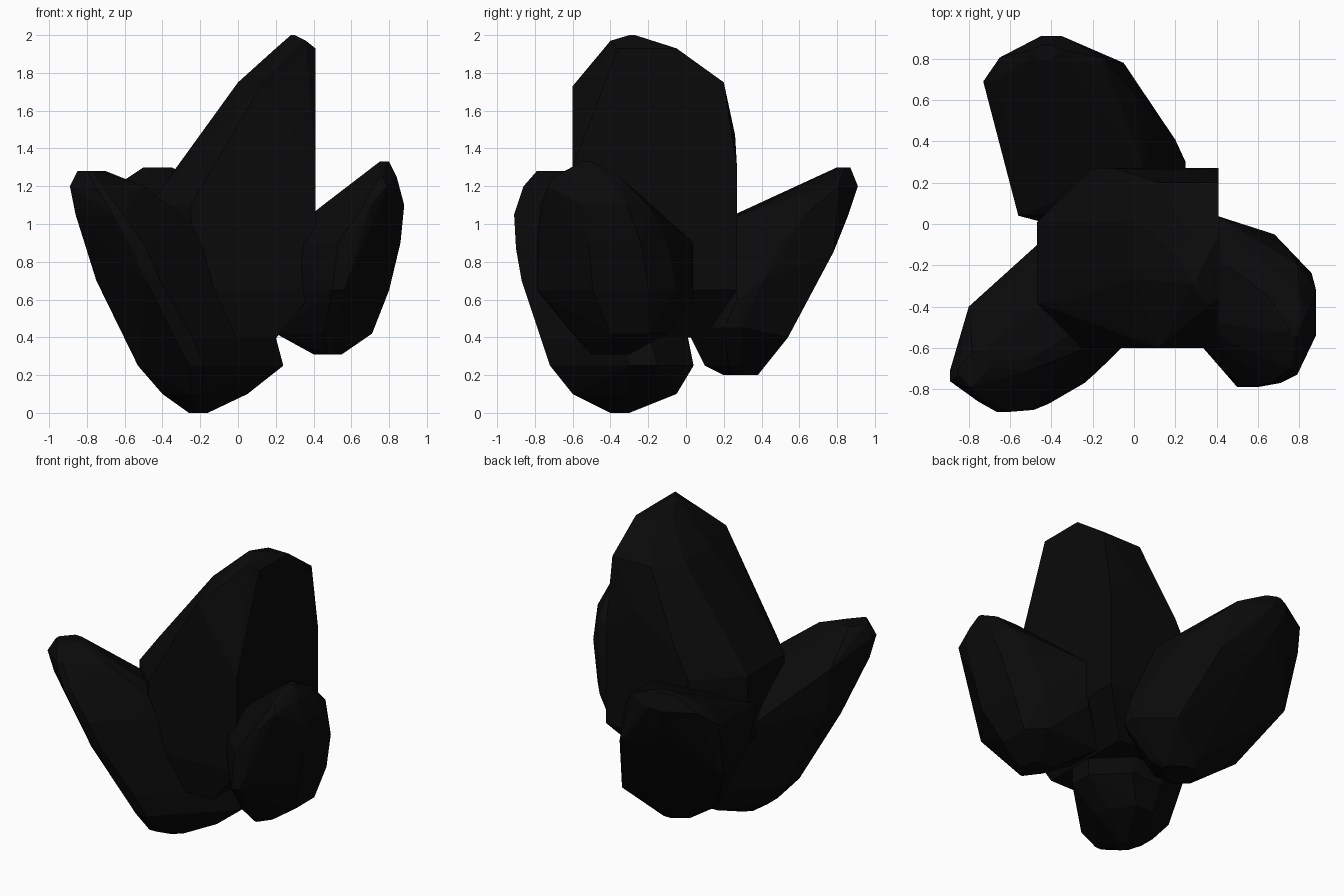
import bpy
import bmesh
import math

default_cube = bpy.data.objects.get("Cube")
if default_cube:
    bpy.data.objects.remove(default_cube, do_unlink=True)


def make_material(name, colour):
    material = bpy.data.materials.new(name)
    material.use_nodes = True
    material.diffuse_color = colour
    shader = material.node_tree.nodes["Principled BSDF"]
    shader.inputs["Base Color"].default_value = colour
    shader.inputs["Roughness"].default_value = 1
    return material


def chamfered_slice(height, left, right, front, back, cuts):
    """Rectangle at one height with its four corners cut off.

    The cuts are fractions of the sides, in the order front left,
    back left, front right, back right as seen from the front.
    """
    width, depth = right - left, back - front
    remaining_cuts = iter(cuts)
    corners = []
    for x, inward_x in ((left, width), (right, -width)):
        for y, inward_y in ((front, depth), (back, -depth)):
            cut = next(remaining_cuts)
            corners.append((x + cut * inward_x, y, height))
            corners.append((x, y + cut * inward_y, height))
    return corners


def make_stone(name, material, cuts, slices, tips):
    """Wrap a flat-shaded convex stone around slices and jutting tips."""
    corners = list(tips)
    for outline in slices:
        corners += chamfered_slice(*outline, cuts)
    bm = bmesh.new()
    for corner in corners:
        bm.verts.new(corner)
    bmesh.ops.remove_doubles(bm, verts=bm.verts, dist=.001)
    hull = bmesh.ops.convex_hull(bm, input=bm.verts)
    unused = {v for v in hull["geom_interior"] + hull["geom_unused"]
              if isinstance(v, bmesh.types.BMVert)}
    bmesh.ops.delete(bm, geom=list(unused), context="VERTS")
    # Merge nearly coplanar triangles into broad chiselled facets
    bmesh.ops.dissolve_limit(bm, angle_limit=math.radians(3),
                             verts=bm.verts, edges=bm.edges)
    bmesh.ops.recalc_face_normals(bm, faces=bm.faces)
    mesh = bpy.data.meshes.new(name)
    bm.to_mesh(mesh)
    bm.free()
    mesh.materials.append(material)
    stone = bpy.data.objects.new(name, mesh)
    bpy.context.scene.collection.objects.link(stone)


black = make_material("black stone", (.003, .003, .003, 1))

# Each slice is: height, left edge, right edge, front edge, back edge

# Tall centre stone: sloping crown, upright walls, tapered foot
make_stone(
    "centre_stone", black, cuts=(.25, .3, 0, 0),
    slices=[
        (2, .28, .3, -.3, -.27),
        (1.93, .2, .41, -.36, -.05),
        (1.75, 0, .41, -.42, .2),
        (1.3, -.32, .41, -.6, .27),
        (1.1, -.47, .41, -.6, .27),
        (.65, -.45, .41, -.6, .27),
        (.4, -.2, .2, -.55, .1),
    ],
    tips=[(.12, -.6, 1.73), (.36, -.4, 1.97), (.2, .26, 1.47)])

# Stone leaning out to the front right
make_stone(
    "front_right_stone", black, cuts=(.35, .45, .55, .25),
    slices=[
        (1.28, -.85, -.7, -.79, -.62),
        (1.2, -.89, -.5, -.86, -.58),
        (1.05, -.86, -.3, -.91, -.4),
        (.87, -.8, -.1, -.9, -.2),
        (.7, -.75, 0, -.87, -.05),
        (.4, -.6, .2, -.77, 0),
        (.25, -.53, .24, -.72, .04),
        (.1, -.4, .05, -.6, -.05),
        (0, -.26, -.16, -.4, -.3),
    ],
    tips=[(-.8, -.4, 1.08), (-.77, -.4, .8), (-.47, -.18, .87)])

# Stone leaning out to the left
make_stone(
    "left_stone", black, cuts=(.5, 0, .4, .2),
    slices=[
        (1.33, .75, .8, -.55, -.5),
        (1.25, .65, .84, -.7, -.35),
        (1.1, .45, .88, -.77, -.2),
        (.9, .2, .86, -.79, -.1),
        (.65, .2, .8, -.79, -.05),
        (.42, .2, .71, -.6, -.1),
        (.31, .4, .55, -.5, -.3),
    ],
    tips=[(.4, .04, .9), (.4, .04, .6), (.79, -.73, 1.2)])

# Stone leaning out to the back
make_stone(
    "back_stone", black, cuts=(.2, .4, .4, .4),
    slices=[
        (1.3, -.5, -.35, .8, .87),
        (1.2, -.65, -.15, .65, .91),
        (1.05, -.65, 0, .3, .86),
        (.9, -.6, .1, .05, .8),
        (.7, -.56, .2, 0, .68),
        (.45, -.42, .25, 0, .5),
        (.25, -.3, .07, .1, .42),
        (.2, -.25, 0, .2, .38),
    ],
    tips=[(-.73, .69, 1.1), (-.7, .6, .72), (-.5, .37, .37),
          (-.05, .78, .85), (.1, .54, .4), (.05, .27, 1.04),
          (-.56, .04, .95), (.25, .27, .6)])
